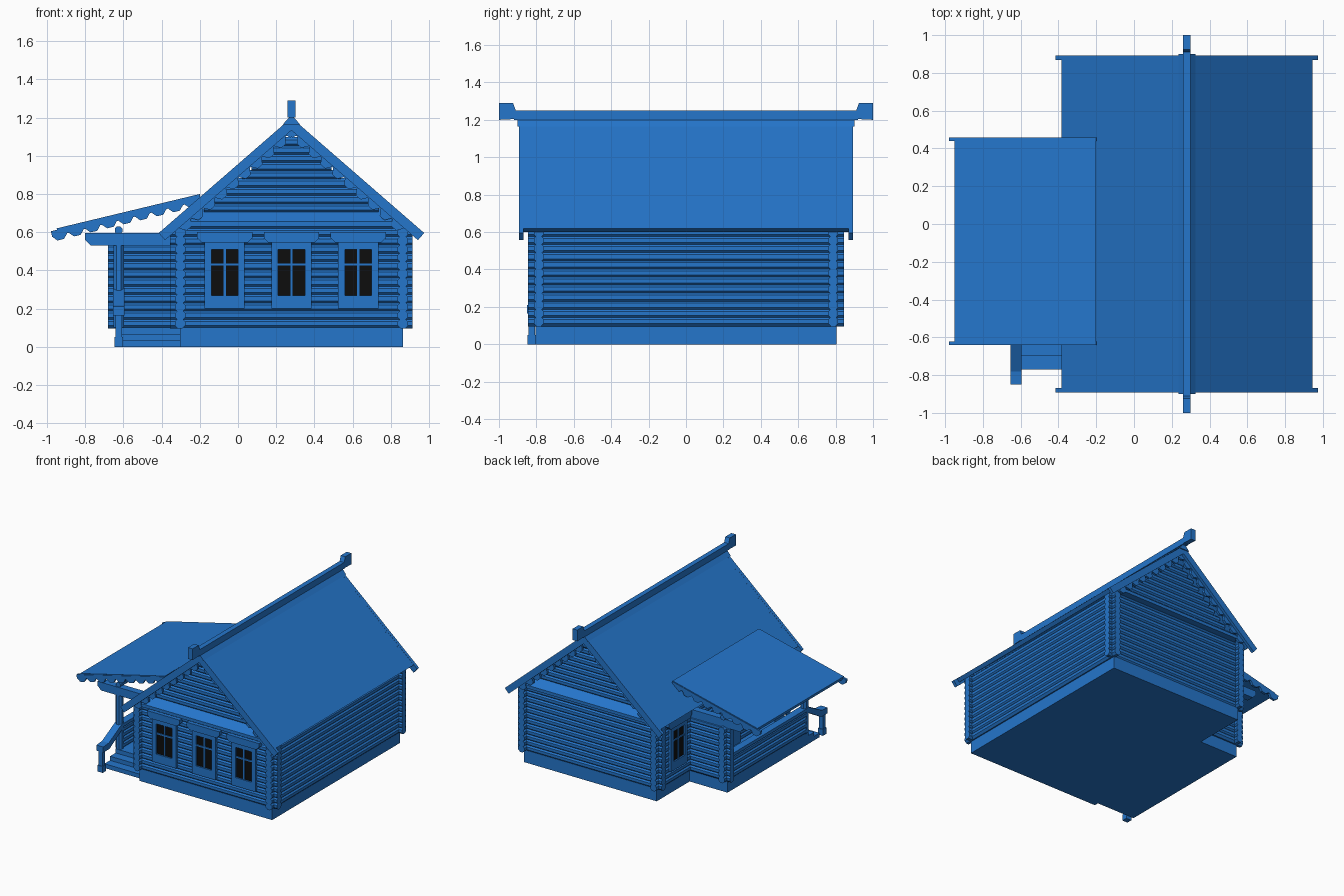
import bpy, bmesh, math
from mathutils import Vector, Matrix

cube = bpy.data.objects.get("Cube")
if cube:
    bpy.data.objects.remove(cube, do_unlink=True)


def material(name, rgb):
    m = bpy.data.materials.new(name)
    m.use_nodes = True
    m.diffuse_color = (*rgb, 1)
    m.node_tree.nodes["Principled BSDF"].inputs["Base Color"].default_value = (*rgb, 1)
    return m


BLUE = material("blue wood", (0.018, 0.18, 0.6))
BLACK = material("black glass", (0.004, 0.004, 0.004))

RIDGE_X, RIDGE_Z, SLOPE = 0.28, 1.2, 0.872
WALL_X, WALL_Y = 0.583, 0.787      # half spans of the log walls
LEFT_X = RIDGE_X - WALL_X
PITCH, LOG_R = 0.0433, 0.029
PORCH_X, PORCH_BACK, PORCH_FRONT = -0.625, 0.39, -0.6


def finish(name, bm, mat=BLUE):
    bmesh.ops.recalc_face_normals(bm, faces=bm.faces)
    mesh = bpy.data.meshes.new(name)
    bm.to_mesh(mesh)
    bm.free()
    mesh.materials.append(mat)
    ob = bpy.data.objects.new(name, mesh)
    bpy.context.collection.objects.link(ob)
    return ob


def prism(name, pts, axis, a, b, mat=BLUE):
    """Extrude a profile along x (points are y, z) or y (points are x, z)."""
    bm = bmesh.new()
    place = (lambda p, t: (t, *p)) if axis == "x" else (lambda p, t: (p[0], t, p[1]))
    ends = [[bm.verts.new(place(p, t)) for p in pts] for t in (a, b)]
    for e in ends:
        bm.faces.new(e)
    for i in range(len(pts)):
        j = (i + 1) % len(pts)
        bm.faces.new((ends[0][i], ends[0][j], ends[1][j], ends[1][i]))
    return finish(name, bm, mat)


def box(name, x, y, z, mat=BLUE):
    return prism(name, [(x[0], z[0]), (x[1], z[0]), (x[1], z[1]), (x[0], z[1])],
                 "y", *y, mat)


def logs(name, spans, radius=LOG_R):
    """Eight-sided logs between pairs of points, joined in one object."""
    bm = bmesh.new()
    for a, b in spans:
        a, b = Vector(a), Vector(b)
        d = b - a
        turn = d.to_track_quat("Z", "Y").to_matrix().to_4x4()
        mat = (Matrix.Translation((a + b) / 2) @ turn
               @ Matrix.Rotation(math.pi / 8, 4, "Z"))
        bmesh.ops.create_cone(bm, cap_ends=True, segments=8, radius1=radius,
                              radius2=radius, depth=d.length, matrix=mat)
    return finish(name, bm)


def courses(n):
    return [0.1 + PITCH * (i + 0.5) for i in range(n)]


def toothed_board(name, a, b, depth, tooth, count, y0, y1):
    """Sloping eave board with a carved lower edge."""
    a, b = Vector(a), Vector(b)
    d = (b - a).normalized()
    n = Vector((d.y, -d.x))
    if n.y > 0:
        n = -n
    pts = [a, b]
    for i in range(count, 0, -1):
        for t, k in ((0, 0), (0.25, 1), (0.65, 1), (0.9, 0)):
            pts.append(a.lerp(b, (i - t) / count) + n * (depth + tooth * k))
    pts.append(a + n * depth)
    return prism(name, [tuple(p) for p in pts], "y", y0, y1)


# Foundation, porch floor and steps
box("foundation", (-0.305, 0.865), (-0.805, 0.805), (0, 0.1))
box("porch_base", (-0.64, -0.305), (-0.63, PORCH_BACK), (0, 0.1))
for i in (1, 2):
    box(f"step_{i}", (-0.64, -0.305), (-0.63 - 0.07 * i, -0.63), (0, 0.1 - 0.033 * i))

# Log walls with crossing corner ends
for label, s in (("front", -1), ("back", 1)):
    logs(label + "_wall", [((RIDGE_X - 0.635, s * WALL_Y, z), (RIDGE_X + 0.635, s * WALL_Y, z))
                           for z in courses(12)])
for label, s in (("left", 1), ("right", -1)):
    x = RIDGE_X + s * WALL_X
    logs(label + "_wall", [((x, -0.845, z), (x, 0.845, z)) for z in courses(12)])

# Gables, sloping ledges and carved eave boards at both ends
for label, s in (("front", -1), ("back", 1)):
    spans = []
    for i in range(11):
        z = 0.64 + PITCH * i
        h = (RIDGE_Z - 0.075 - z) / SLOPE
        spans.append(((RIDGE_X - h, s * WALL_Y, z), (RIDGE_X + h, s * WALL_Y, z)))
    logs(label + "_gable", spans)
    prism(label + "_ledge", [(s * 0.78, 0.725), (s * 0.865, 0.655), (s * 0.865, 0.63),
                             (s * 0.78, 0.63)], "x", RIDGE_X - 0.54, RIDGE_X + 0.54)
    for side, k in (("left", 1), ("right", -1)):
        a, b = (RIDGE_X, RIDGE_Z), (RIDGE_X + k * 0.695, 0.596)
        toothed_board(f"{label}_{side}_bargeboard", a, b, 0.05, 0, 1, s * 0.868, s * 0.892)
        toothed_board(f"{label}_{side}_carved_trim", a, (RIDGE_X + k * 0.62, RIDGE_Z - 0.62 * SLOPE),
                      0.055, 0.03, 10, s * 0.85, s * 0.87)

# Main roof slabs
for side, k in (("left", 1), ("right", -1)):
    e = RIDGE_X + k * 0.665
    prism(side + "_roof", [(RIDGE_X, RIDGE_Z), (e, 0.62), (e - k * 0.025, 0.6),
                           (RIDGE_X, RIDGE_Z - 0.042)], "y", -0.885, 0.885)

# Ridge beam with raised ends
box("ridge_beam", (0.26, 0.3), (-0.92, 0.92), (1.2, 1.25))
prism("ridge_cap", [(0.235, 1.165), (0.28, 1.215), (0.325, 1.165)], "y", -0.9, 0.9)
for label, s in (("front", -1), ("back", 1)):
    prism(label + "_ridge_end", [(s * 0.9, 1.205), (s, 1.2), (s, 1.29), (s * 0.925, 1.29),
                                 (s * 0.91, 1.25)], "x", 0.26, 0.3)


def window(name, axis, u, wall):
    """Window facing -y (axis y) or -x (axis x), centred on u along the wall."""
    def part(label, du, z, d, mat=BLUE):
        along, out = (u + du[0], u + du[1]), (wall - d[1], wall - d[0])
        xy = (along, out) if axis == "y" else (out, along)
        box(f"{name}_{label}", *xy, z, mat)
    part("glass", (-0.075, 0.075), (0.26, 0.515), (0.025, 0.033), BLACK)
    for side, k in (("left", 1), ("right", -1)):
        part(side + "_casing", tuple(sorted((k * 0.07, k * 0.105))), (0.2, 0.56), (0, 0.045))
    part("sill", (-0.07, 0.07), (0.2, 0.268), (0, 0.045))
    part("head", (-0.07, 0.07), (0.51, 0.56), (0, 0.045))
    part("mullion", (-0.006, 0.006), (0.26, 0.515), (0.03, 0.04))
    part("crossbar", (-0.07, 0.07), (0.425, 0.437), (0.03, 0.04))
    top = [(u - 0.12, 0.545), (u + 0.12, 0.545), (u + 0.145, 0.57), (u + 0.145, 0.6),
           (u - 0.145, 0.6), (u - 0.145, 0.57)]
    prism(name + "_cornice", top, axis, wall - 0.055, wall)


for i in (-1, 0, 1):
    window(f"front_window_{i + 2}", "y", RIDGE_X + 0.35 * i, -WALL_Y)
window("side_window", "x", 0.58, LEFT_X)

# Door from the porch into the house
box("door", (LEFT_X - 0.04, LEFT_X), (-0.2, 0.02), (0.1, 0.52))

# Porch back wall, low side wall and posts
logs("porch_back_wall", [((-0.68, PORCH_BACK, z), (LEFT_X, PORCH_BACK, z)) for z in courses(10)])
logs("porch_corner", [((PORCH_X, PORCH_BACK - 0.06, z), (PORCH_X, PORCH_BACK + 0.055, z))
                      for z in courses(10)])
logs("porch_low_wall", [((PORCH_X, PORCH_FRONT, z), (PORCH_X, PORCH_BACK, z))
                        for z in courses(4)])
box("porch_handrail", (PORCH_X - 0.03, PORCH_X + 0.03), (PORCH_FRONT, PORCH_BACK), (0.275, 0.3))
logs("porch_front_post", [((PORCH_X, PORCH_FRONT, 0.1), (PORCH_X, PORCH_FRONT, 0.56))])

# Porch beams under the roof
for label, y in (("front", PORCH_FRONT), ("back", PORCH_BACK)):
    prism(label + "_porch_beam", [(-0.8, 0.56), (-0.77, 0.53), (LEFT_X, 0.53), (LEFT_X, 0.595),
                                  (-0.8, 0.595)], "y", y - 0.028, y + 0.028)
logs("porch_purlin", [((PORCH_X, -0.62, 0.61), (PORCH_X, 0.43, 0.61))], 0.022)

# Porch roof with carved end boards
prism("porch_roof", [(-0.95, 0.62), (-0.2, 0.8), (-0.2, 0.775), (-0.945, 0.597)],
      "y", -0.635, 0.455)
for label, y in (("front", -0.64), ("back", 0.44)):
    toothed_board(label + "_porch_trim", (-0.2, 0.795), (-0.98, 0.605), 0.03, 0.025, 9,
                  y, y + 0.018)

# Stair railing
box("rail_post", (-0.642, -0.608), (-0.842, -0.808), (0, 0.17))
box("rail_post_foot", (-0.648, -0.602), (-0.847, -0.803), (0, 0.05))
prism("stair_rail", [(-0.85, 0.165), (-0.85, 0.21), (-0.78, 0.215), (-0.6, 0.31), (-0.6, 0.265),
                     (-0.77, 0.165)], "x", -0.655, -0.595)
